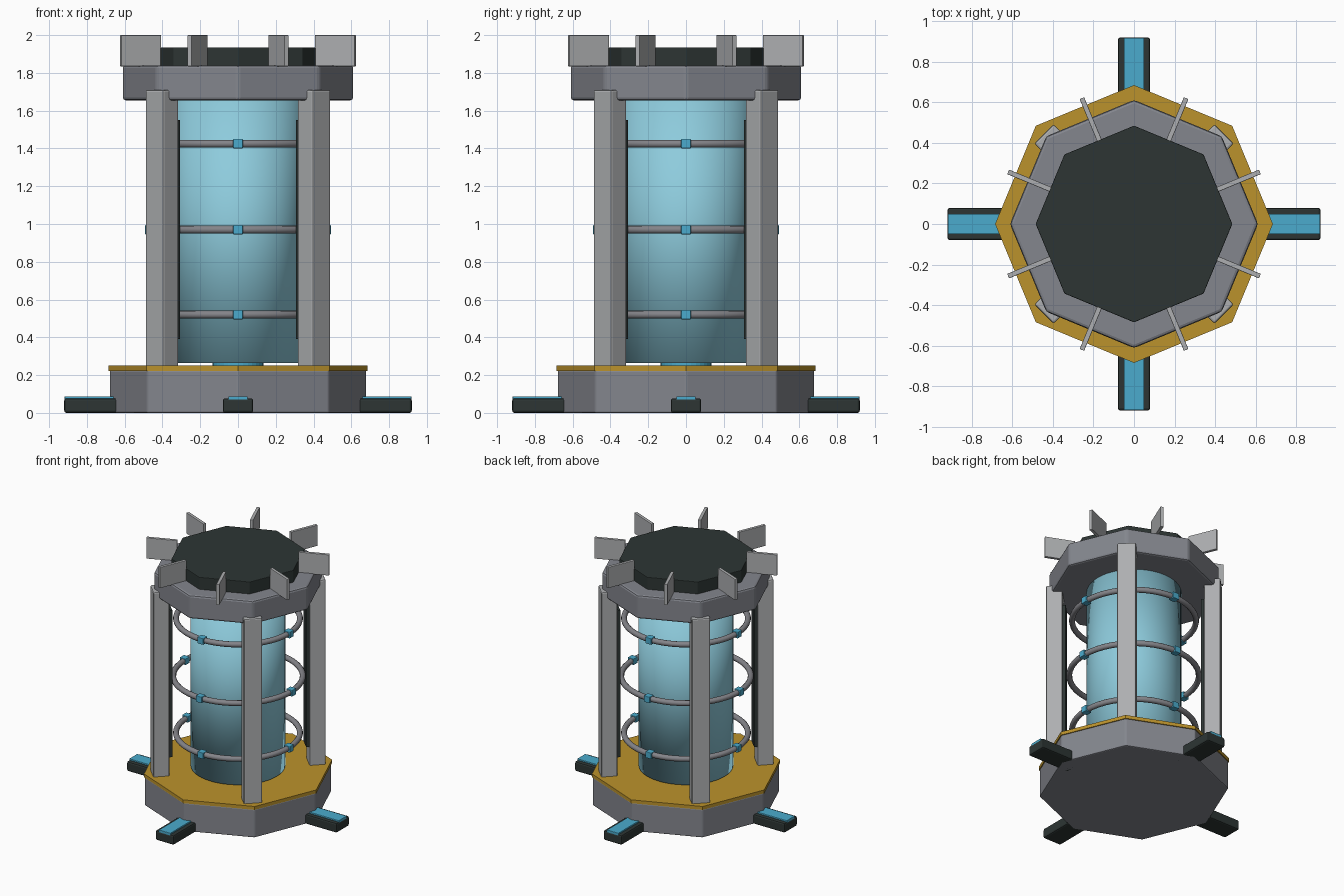
import bpy
from math import pi, radians
from mathutils import Matrix, Vector

default = bpy.data.objects.get("Cube")
if default:
    bpy.data.objects.remove(default, do_unlink=True)


def material(name, color):
    m = bpy.data.materials.new(name)
    m.use_nodes = True
    rgba = (*color, 1.0)
    m.diffuse_color = rgba
    m.node_tree.nodes["Principled BSDF"].inputs["Base Color"].default_value = rgba
    return m


steel = material("steel grey", (0.23, 0.24, 0.27))
light = material("light grey", (0.42, 0.43, 0.44))
tube_grey = material("tube grey", (0.23, 0.23, 0.25))
dark = material("dark green grey", (0.026, 0.036, 0.034))
gold = material("gold", (0.50, 0.29, 0.025))
blue = material("bright blue", (0.07, 0.41, 0.61))
glass = material("pale blue", (0.27, 0.60, 0.72))


def finish(name, mat, bevel=0.0):
    ob = bpy.context.object
    ob.name = name
    ob.data.materials.append(mat)
    if bevel:
        mod = ob.modifiers.new("Bevel", "BEVEL")
        mod.width = bevel
        mod.segments = 2
    return ob


def prism(name, radius, z0, z1, mat, sides=8, bevel=0.0):
    """Upright prism with a corner on each axis."""
    bpy.ops.mesh.primitive_cylinder_add(
        vertices=sides, radius=radius, depth=z1 - z0, location=(0, 0, (z0 + z1) / 2))
    return finish(name, mat, bevel)


def spoke_box(name, angle, r0, r1, width, z0, z1, mat, bevel=0.0):
    """Box reaching from r0 to r1 along a horizontal direction."""
    turn = Matrix.Rotation(angle, 4, "Z")
    centre = turn @ Vector(((r0 + r1) / 2, 0, (z0 + z1) / 2))
    bpy.ops.mesh.primitive_cube_add(size=1, location=centre, rotation=(0, 0, angle))
    ob = finish(name, mat, bevel)
    ob.data.transform(Matrix.Diagonal((r1 - r0, width, z1 - z0, 1)))
    return ob


# Base, deck and top cap
prism("base", 0.68, 0.0, 0.225, steel, bevel=0.008)
prism("deck_plate", 0.685, 0.223, 0.25, gold)
prism("top_cap", 0.612, 1.655, 1.84, steel, bevel=0.015)
prism("top_lid", 0.485, 1.835, 1.935, dark, bevel=0.004)

# Tank and its foot
prism("tank_foot", 0.135, 0.245, 0.28, blue, sides=32)
prism("tank", 0.34, 0.265, 1.67, glass, sides=48)
bpy.ops.object.shade_smooth()

# Feet on the axes
for i in range(4):
    a = i * pi / 2
    spoke_box(f"foot_{i + 1}", a, 0.55, 0.92, 0.16, 0.0, 0.077, dark, 0.012)
    spoke_box(f"foot_light_{i + 1}", a, 0.55, 0.918, 0.1, 0.06, 0.088, blue, 0.003)

# Corner posts with dark inner strips
for i in range(4):
    a = pi / 4 + i * pi / 2
    spoke_box(f"post_{i + 1}", a, 0.51, 0.628, 0.135, 0.24, 1.71, light, 0.01)
    spoke_box(f"post_strip_{i + 1}", a, 0.487, 0.52, 0.106, 0.39, 1.55, dark)

# Rings around the tank with clips
for name, z, radius in (("lower", 0.52, 0.445), ("middle", 0.97, 0.465), ("upper", 1.425, 0.445)):
    bpy.ops.mesh.primitive_torus_add(
        major_radius=radius, minor_radius=0.021, major_segments=48, minor_segments=12,
        location=(0, 0, z))
    finish(f"{name}_ring", tube_grey)
    bpy.ops.object.shade_smooth()
    for i in range(4):
        spoke_box(f"{name}_clip_{i + 1}", i * pi / 2, radius - 0.025, radius + 0.027,
                  0.052, z - 0.025, z + 0.025, blue, 0.004)

# Fins around the lid
for i in range(8):
    spoke_box(f"fin_{i + 1}", radians(22.5 + 45 * i), 0.445, 0.672, 0.024,
              1.835, 2.0, light, 0.003)
